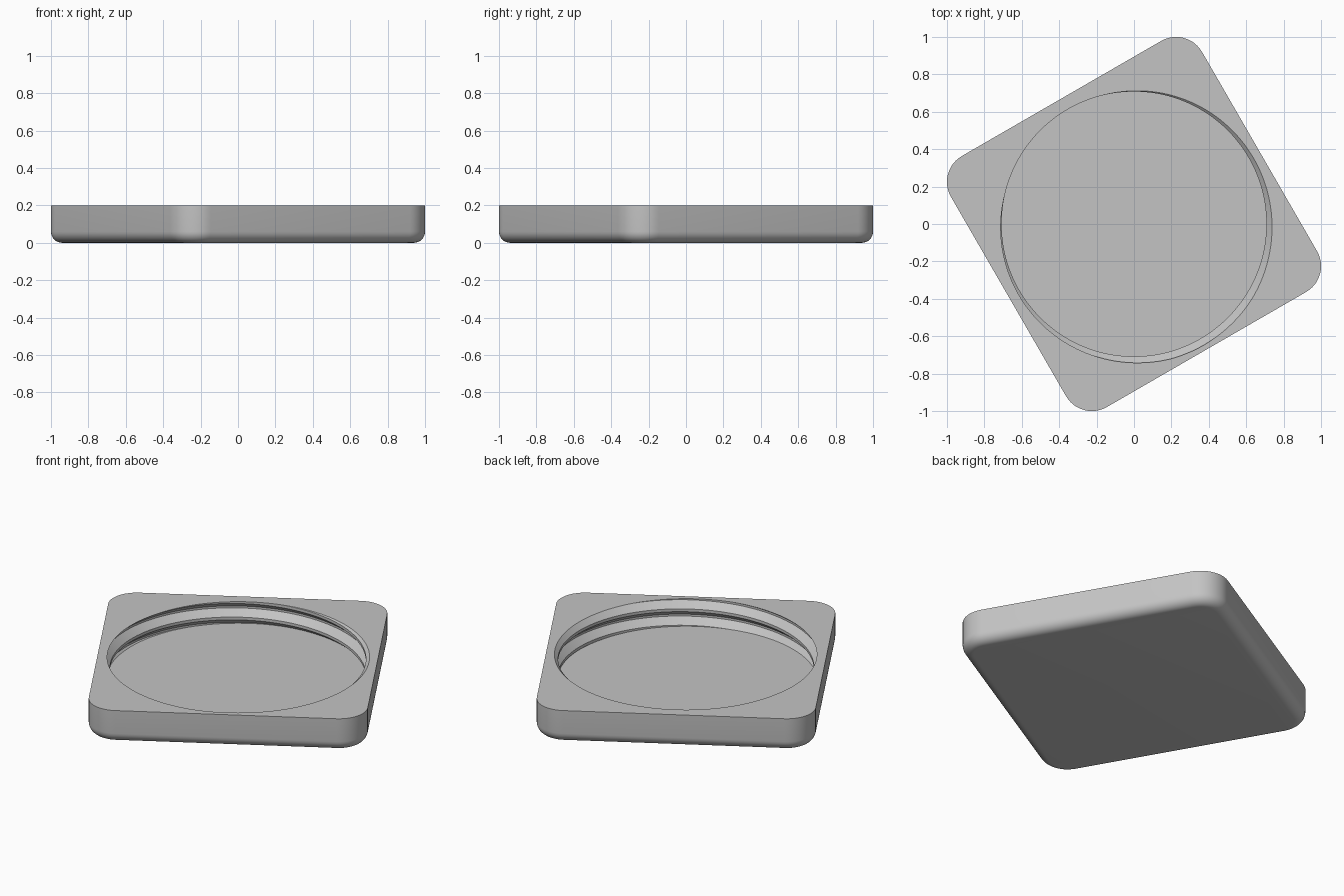
import bpy
import bmesh
from math import cos, sin, pi, radians, floor

if "Cube" in bpy.data.objects:
    bpy.data.objects.remove(bpy.data.objects["Cube"])

HEIGHT, FLOOR_Z = 0.2, 0.05
CORE, CORNER, FILLET = 0.615, 0.16, 0.06     # corner centre offset, corner and bottom radii
CREST, ROOT, PITCH = 0.708, 0.747, 0.1       # thread radii and rise per turn
TURN_START = radians(105)                    # angle where a crest top meets the rim
STEPS = 144

# One pitch of the groove: (fraction of pitch, radius), crest top first
PROFILE = [(0, CREST), (0.38, ROOT), (0.50, ROOT), (0.83, CREST)]


def new_object(name, bm):
    bmesh.ops.recalc_face_normals(bm, faces=bm.faces)
    mesh = bpy.data.meshes.new(name)
    bm.to_mesh(mesh)
    bm.free()
    obj = bpy.data.objects.new(name, mesh)
    bpy.context.collection.objects.link(obj)
    return obj


def square_loop(bm, z, radius, segs=12):
    """Rounded square with fixed corner centres."""
    verts = []
    for q in range(4):
        mid = radians(75 + 90 * q)
        cx, cy = CORE * 2 ** 0.5 * cos(mid), CORE * 2 ** 0.5 * sin(mid)
        for i in range(segs + 1):
            a = mid - pi / 4 + pi / 2 * i / segs
            verts.append(bm.verts.new((cx + radius * cos(a), cy + radius * sin(a), z)))
    return verts


def groove_radius(phase):
    """Thread radius at a phase measured in pitches."""
    t = phase - floor(phase)
    knots = PROFILE + [(1, CREST)]
    for (t0, r0), (t1, r1) in zip(knots, knots[1:]):
        if t <= t1:
            return r0 + (r1 - r0) * (t - t0) / (t1 - t0)
    return CREST


# Solid body: rounded square with a filleted underside
bm = bmesh.new()
loops = []
for i in range(9):
    a = pi / 2 * i / 8
    loops.append(square_loop(bm, FILLET * (1 - cos(a)), CORNER - FILLET * (1 - sin(a))))
loops.append(square_loop(bm, HEIGHT, CORNER))
for low, high in zip(loops, loops[1:]):
    for i in range(len(low)):
        j = (i + 1) % len(low)
        bm.faces.new((low[i], low[j], high[j], high[i]))
bm.faces.new(loops[0])
bm.faces.new(loops[-1])
body = new_object("threaded_square_lid", bm)

# Threaded cavity: helical rows clamped to the floor and to above the rim
bm = bmesh.new()
top = HEIGHT + 0.06
columns = []
for i in range(STEPS + 1):
    angle = 2 * pi * i / STEPS
    offset = HEIGHT + PITCH * (angle - TURN_START) / (2 * pi)
    column = []
    for turn in range(-4, 4):
        for frac, _ in PROFILE:
            z = min(max(offset + PITCH * (turn + frac), FLOOR_Z), top)
            r = groove_radius((z - offset) / PITCH)
            column.append(bm.verts.new((r * cos(angle), r * sin(angle), z)))
    columns.append(column)
for left, right in zip(columns, columns[1:]):
    for j in range(len(left) - 1):
        bm.faces.new((left[j], right[j], right[j + 1], left[j + 1]))
bmesh.ops.remove_doubles(bm, verts=bm.verts, dist=0.00005)
bmesh.ops.holes_fill(bm, edges=[e for e in bm.edges if e.is_boundary], sides=0)
bmesh.ops.triangulate(bm, faces=[f for f in bm.faces if len(f.verts) == 4])
cutter = new_object("thread_cutter", bm)
cutter.hide_render = True

# Cut the cavity and drop the helper
bpy.ops.object.select_all(action='DESELECT')
body.select_set(True)
bpy.context.view_layer.objects.active = body
cut = body.modifiers.new("thread_cavity", 'BOOLEAN')
cut.operation = 'DIFFERENCE'
cut.solver = 'EXACT'
cut.object = cutter
bpy.ops.object.modifier_apply(modifier=cut.name)
bpy.data.objects.remove(cutter)

# Plain grey finish
grey = bpy.data.materials.new("light_grey")
grey.use_nodes = True
colour = (0.55, 0.55, 0.55, 1)
grey.diffuse_color = colour
grey.node_tree.nodes["Principled BSDF"].inputs["Base Color"].default_value = colour
body.data.materials.clear()
body.data.materials.append(grey)
bpy.ops.object.shade_smooth_by_angle(angle=radians(30))
